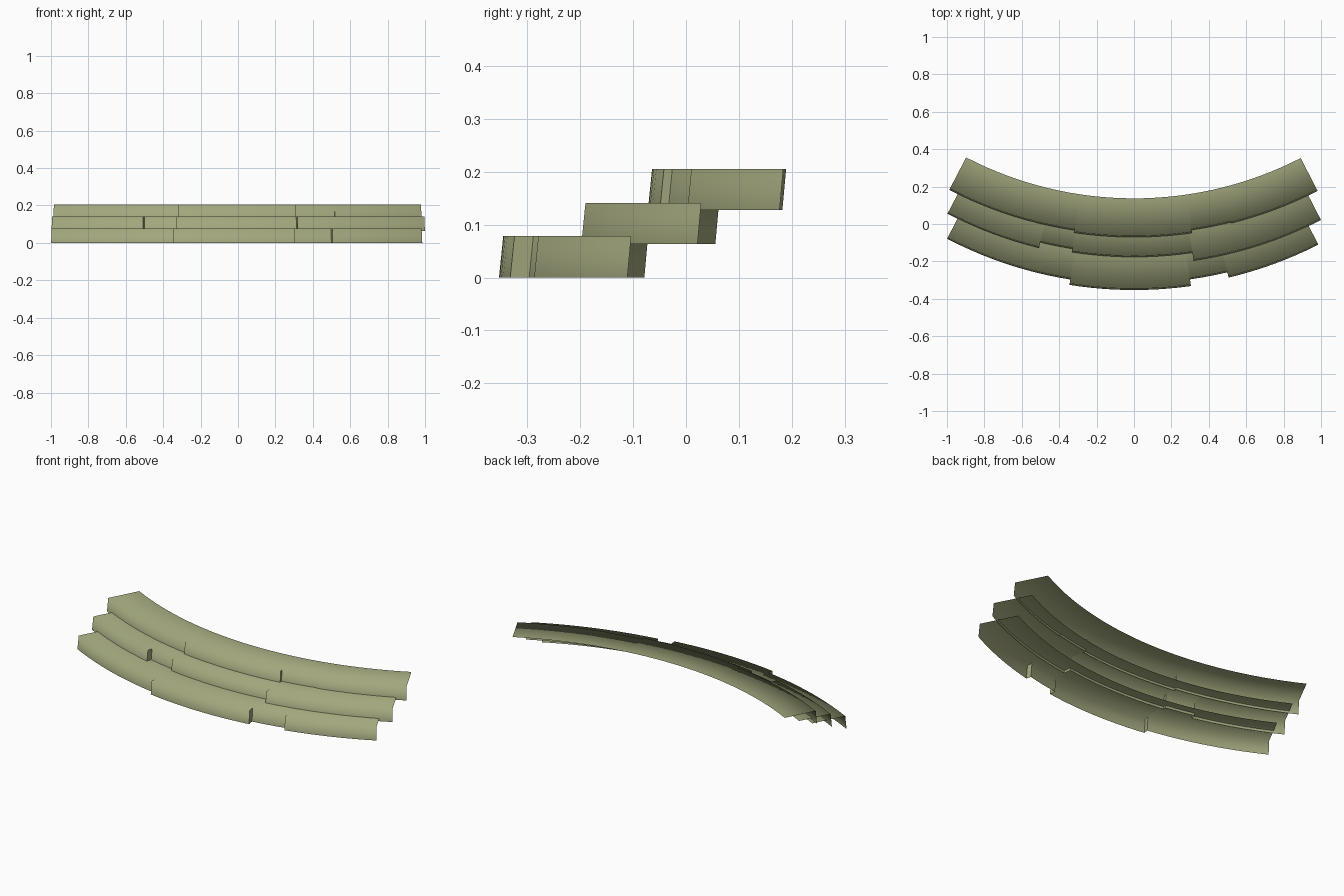
import bpy, bmesh, math

if "Cube" in bpy.data.objects:
    bpy.data.objects.remove(bpy.data.objects["Cube"])

R = 2.155          # base radius of every step front
DEPTH = 0.205      # tread depth
RISE = 0.078       # riser height
LEAN = 0.008       # riser leans back toward the top

stone = bpy.data.materials.new("olive_stone")
stone.diffuse_color = (0.36, 0.385, 0.205, 1)
stone.use_nodes = True
stone.node_tree.nodes["Principled BSDF"].inputs["Base Color"].default_value = stone.diffuse_color


def arc_point(bm, cy, r, x, z):
    a = math.asin(x / R)
    return bm.verts.new((r * math.sin(a), cy - r * math.cos(a), z))


def make_step(name, cy, z, blocks):
    """Open curved step: leaning riser and flat tread, in blocks (x0, x1, forward)."""
    bm = bmesh.new()
    prev = None
    for x0, x1, d in blocks:
        n = max(3, round((x1 - x0) / 0.06))
        cols = []
        for i in range(n + 1):
            x = x0 + (x1 - x0) * i / n
            cols.append([arc_point(bm, cy, R + d, x, z),
                         arc_point(bm, cy, R + d - LEAN, x, z + RISE),
                         arc_point(bm, cy, R - DEPTH, x, z + RISE)])
        for a, b in zip(cols, cols[1:]):
            for k in range(2):
                bm.faces.new((a[k], b[k], b[k + 1], a[k + 1]))
        # side wall of the jog between neighbouring blocks
        if prev is not None and abs(prev - d) > 0.001:
            w = [arc_point(bm, cy, r, x0, h) for r, h in
                 ((R + prev, z), (R + d, z), (R + d - LEAN, z + RISE), (R + prev - LEAN, z + RISE))]
            bm.faces.new(w)
        prev = d
    for f in bm.faces:
        f.smooth = True
    me = bpy.data.meshes.new(name)
    bm.to_mesh(me)
    bm.free()
    me.materials.append(stone)
    bpy.context.collection.objects.link(bpy.data.objects.new(name, me))


# three steps, each split into weathered blocks with different forward offsets
make_step("bottom_step", 1.834, 0.0,
          [(-0.998, -0.34, 0.003), (-0.34, 0.30, 0.032), (0.30, 0.50, -0.004), (0.50, 0.974, 0.025)])
make_step("middle_step", 1.959, 0.063,
          [(-1.0, -0.51, -0.006), (-0.51, -0.335, -0.036), (-0.335, 0.315, -0.018), (0.315, 0.988, 0.025)])
make_step("top_step", 2.087, 0.127,
          [(-0.992, -0.32, -0.009), (-0.32, 0.31, 0.004), (0.31, 0.52, -0.012), (0.52, 0.985, -0.007)])
